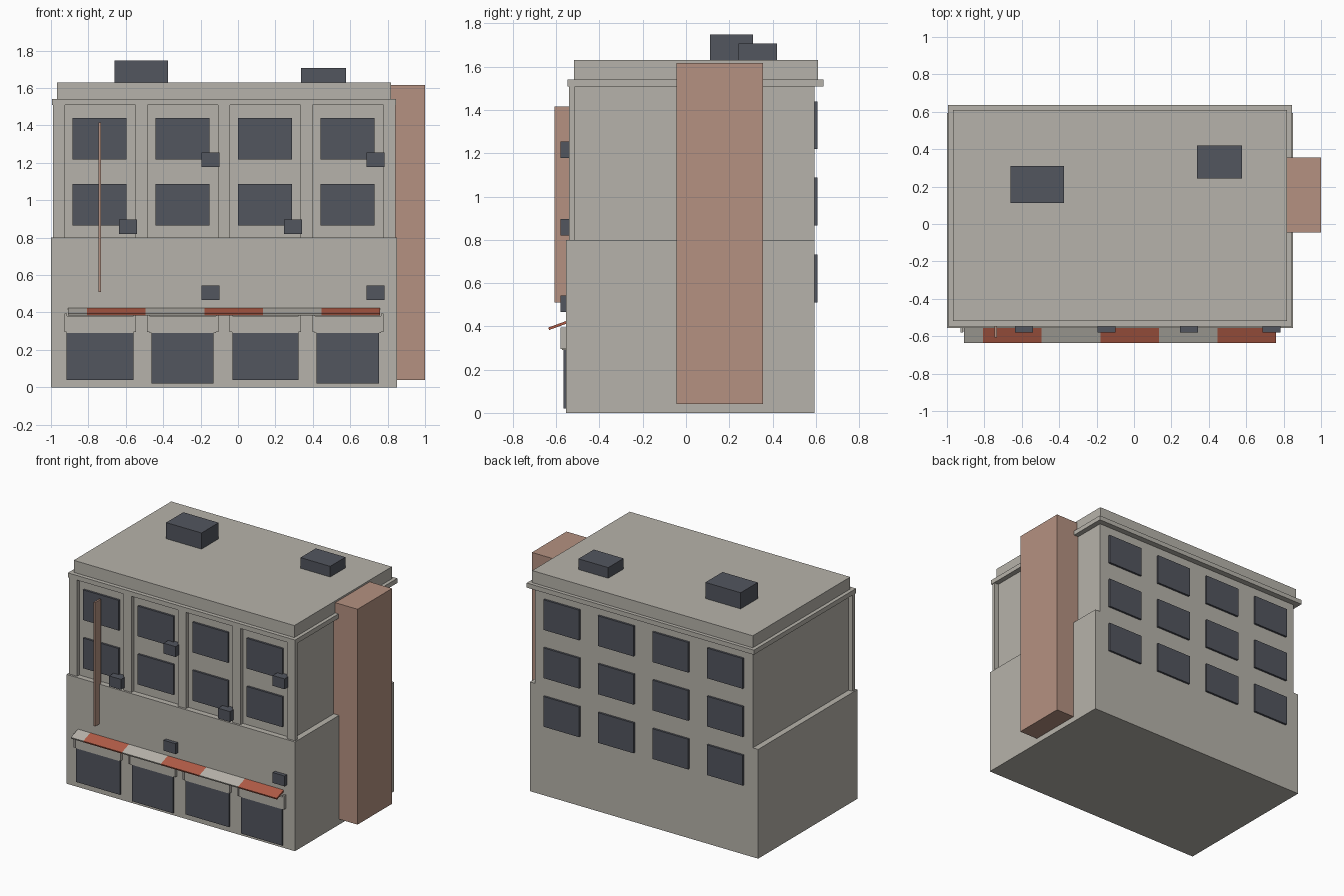
import bpy
import math

cube = bpy.data.objects.get("Cube")
if cube:
    bpy.data.objects.remove(cube, do_unlink=True)


def material(name, rgb):
    m = bpy.data.materials.new(name)
    m.use_nodes = True
    m.diffuse_color = (*rgb, 1)
    m.node_tree.nodes["Principled BSDF"].inputs["Base Color"].default_value = (*rgb, 1)
    return m


STONE = material("warm grey stone", (0.47, 0.45, 0.405))
DARK = material("slate dark", (0.085, 0.092, 0.113))
CLAY = material("pale clay", (0.46, 0.285, 0.22))
RED = material("awning red", (0.44, 0.107, 0.062))


def box(name, mat, x, y, z, tilt=0):
    """Box from (low, high) ranges on each axis, optionally tilted about x."""
    ranges = (x, y, z)
    bpy.ops.mesh.primitive_cube_add(size=1, location=[(a + b) / 2 for a, b in ranges])
    ob = bpy.context.object
    ob.name = name
    ob.scale = [b - a for a, b in ranges]
    ob.rotation_euler.x = tilt
    ob.data.materials.append(mat)
    return ob


BASE_FRONT, WALL_FRONT, BACK = -0.555, -0.514, 0.593
BASE_TOP, WALL_TOP, CORNICE_TOP, ROOF = 0.80, 1.508, 1.542, 1.63

# Main masses
box("ground_storey", STONE, (-1, 0.85), (BASE_FRONT, BACK), (0, BASE_TOP))
box("upper_storeys", STONE, (-0.957, 0.807), (WALL_FRONT, BACK), (BASE_TOP, WALL_TOP))
box("cornice", STONE, (-0.995, 0.845), (-0.547, 0.636), (WALL_TOP, CORNICE_TOP))
box("parapet", STONE, (-0.968, 0.819), (-0.518, 0.61), (CORNICE_TOP, ROOF))
box("side_shaft", CLAY, (0.80, 1.0), (-0.045, 0.355), (0.04, 1.617))

# Pilasters between the front bays
for i in range(5):
    x = -0.99 + i * 0.4417
    box("pilaster", STONE, (x, x + 0.064), (-0.54, WALL_FRONT), (BASE_TOP, WALL_TOP))

# Window grid, front and back
for left in (-0.885, -0.442, 0, 0.441):
    span = (left, left + 0.289)
    for sill in (0.866, 1.219):
        box("front_window", DARK, span, (WALL_FRONT - 0.015, WALL_FRONT), (sill, sill + 0.221))
    for sill in (0.51, 0.866, 1.219):
        box("back_window", DARK, span, (BACK, BACK + 0.015), (sill, sill + 0.221))

# Shop windows
for x0, x1, sill in ((-0.917, -0.56, 0.04), (-0.462, -0.13, 0.02),
                     (-0.03, 0.323, 0.04), (0.42, 0.755, 0.02)):
    box("shop_window", DARK, (x0, x1), (-0.567, BASE_FRONT), (sill, 0.34))

# Shutter boxes with end brackets
for i in range(4):
    x = -0.928 + i * 0.4417
    box("shutter_box", STONE, (x + 0.012, x + 0.368), (-0.574, BASE_FRONT), (0.29, 0.38))
    for end in (x, x + 0.368):
        box("shutter_bracket", STONE, (end, end + 0.014), (-0.579, BASE_FRONT), (0.295, 0.395))

# Striped sloping awning
edges = (-0.908, -0.808, -0.495, -0.18, 0.133, 0.446, 0.759)
for i, span in enumerate(zip(edges, edges[1:])):
    box("awning_stripe", RED if i % 2 else STONE, span,
        (-0.637, -0.548), (0.398, 0.41), math.radians(20))

# Blade sign
box("blade_sign", CLAY, (-0.745, -0.732), (-0.607, -0.54), (0.51, 1.417))

# Wall mounted cooling units
for x, z, back in ((-0.195, 1.178, WALL_FRONT), (0.688, 1.178, WALL_FRONT),
                   (-0.637, 0.82, WALL_FRONT), (0.245, 0.82, WALL_FRONT),
                   (-0.195, 0.467, BASE_FRONT), (0.688, 0.467, BASE_FRONT)):
    box("cooling_unit", DARK, (x, x + 0.096), (-0.581, back), (z, z + 0.076))

# Rooftop units
box("large_roof_unit", DARK, (-0.66, -0.374), (0.112, 0.31), (ROOF, 1.748))
box("small_roof_unit", DARK, (0.336, 0.577), (0.243, 0.42), (ROOF, 1.708))
